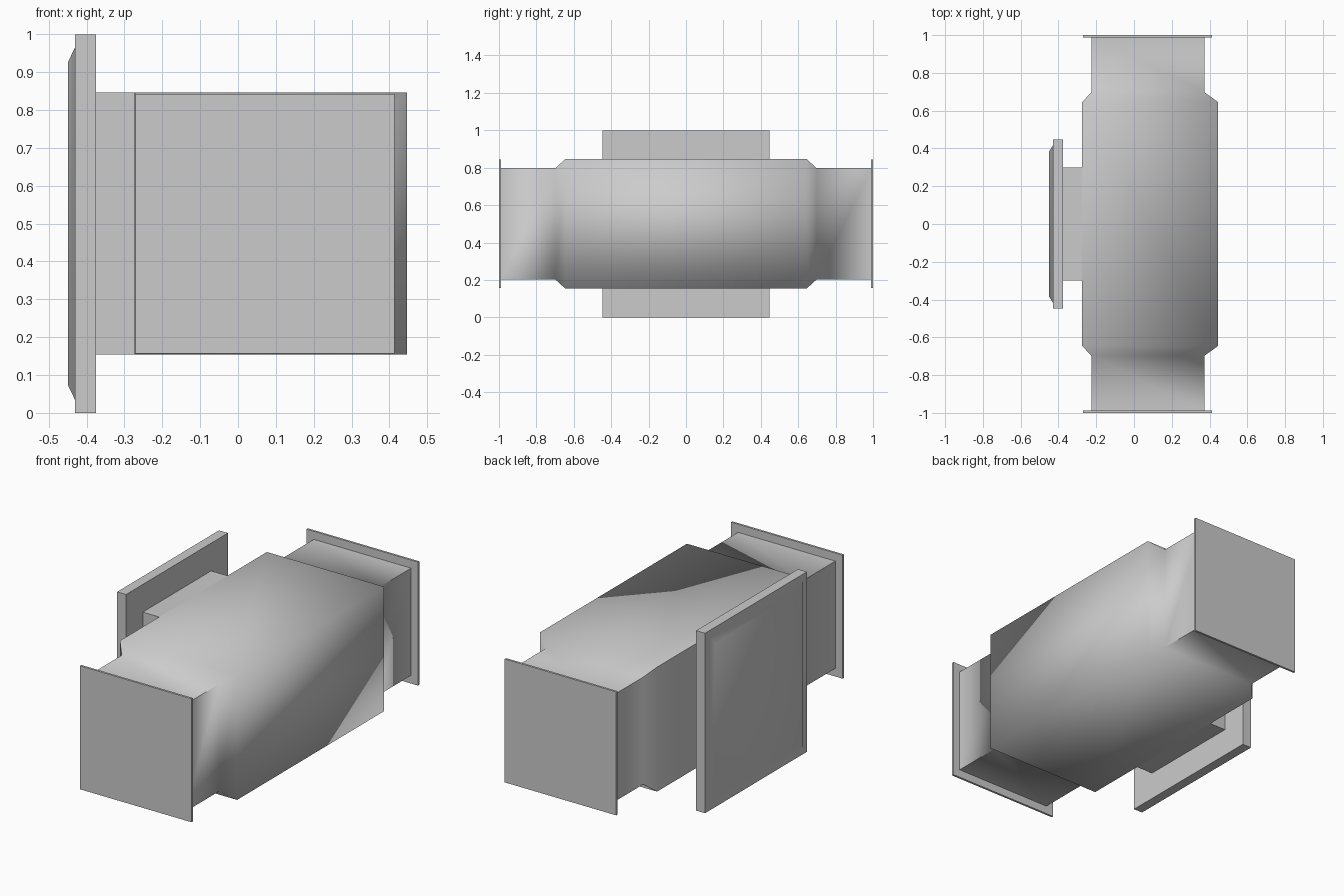
import bpy
import bmesh
import math

cube = bpy.data.objects.get("Cube")
if cube:
    bpy.data.objects.remove(cube, do_unlink=True)

grey = bpy.data.materials.new("plain_grey")
grey.use_nodes = True
COLOUR = (0.6, 0.6, 0.6, 1.0)
grey.diffuse_color = COLOUR
grey.node_tree.nodes["Principled BSDF"].inputs["Base Color"].default_value = COLOUR


def loft(name, axis, sections):
    """Skin rectangular sections (position, side min, side max, half height) along x or y."""
    bm = bmesh.new()
    rings = []
    for pos, lo, hi, half in sections:
        ring = []
        for side, z in ((lo, -half), (hi, -half), (hi, half), (lo, half)):
            xy = (pos, side) if axis == "x" else (side, pos)
            ring.append(bm.verts.new((*xy, 0.5 + z)))
        rings.append(ring)
    for a, b in zip(rings, rings[1:]):
        for i in range(4):
            j = (i + 1) % 4
            bm.faces.new((a[i], a[j], b[j], b[i]))
    bm.faces.new(rings[0])
    bm.faces.new(rings[-1])
    bmesh.ops.recalc_face_normals(bm, faces=bm.faces)
    mesh = bpy.data.meshes.new(name)
    bm.to_mesh(mesh)
    bm.free()
    mesh.materials.append(grey)
    obj = bpy.data.objects.new(name, mesh)
    bpy.context.collection.objects.link(obj)
    bpy.ops.object.select_all(action="DESELECT")
    obj.select_set(True)
    bpy.context.view_layer.objects.active = obj
    bpy.ops.object.shade_smooth_by_angle(angle=math.radians(60))
    return obj


# Main duct: wide middle with chamfered shoulders down to a neck at each end
NECK = (-0.226, 0.372, 0.298)
BODY = (-0.274, 0.446, 0.346)
half_profile = [(0.988, NECK), (0.698, NECK), (0.645, BODY)]
sections = [(-y, *rect) for y, rect in half_profile]
sections += [(y, *rect) for y, rect in reversed(half_profile)]
loft("duct_body", "y", sections)

# Thin flanges closing both ends
for name, s in (("front_flange", -1), ("back_flange", 1)):
    loft(name, "y", [(s * y, -0.271, 0.414, 0.343) for y in (0.988, 1.0)])

# Side branch joining the duct to the cover plate
loft("side_branch", "x", [(x, -0.3, 0.3, 0.346) for x in (-0.376, -0.274)])

# Cover plate with a shallow raised, sloping panel on its outer face
loft("cover_plate", "x", [
    (-0.375, -0.447, 0.447, 0.5),
    (-0.43, -0.447, 0.447, 0.5),
    (-0.43, -0.415, 0.415, 0.467),
    (-0.449, -0.385, 0.385, 0.427),
])
